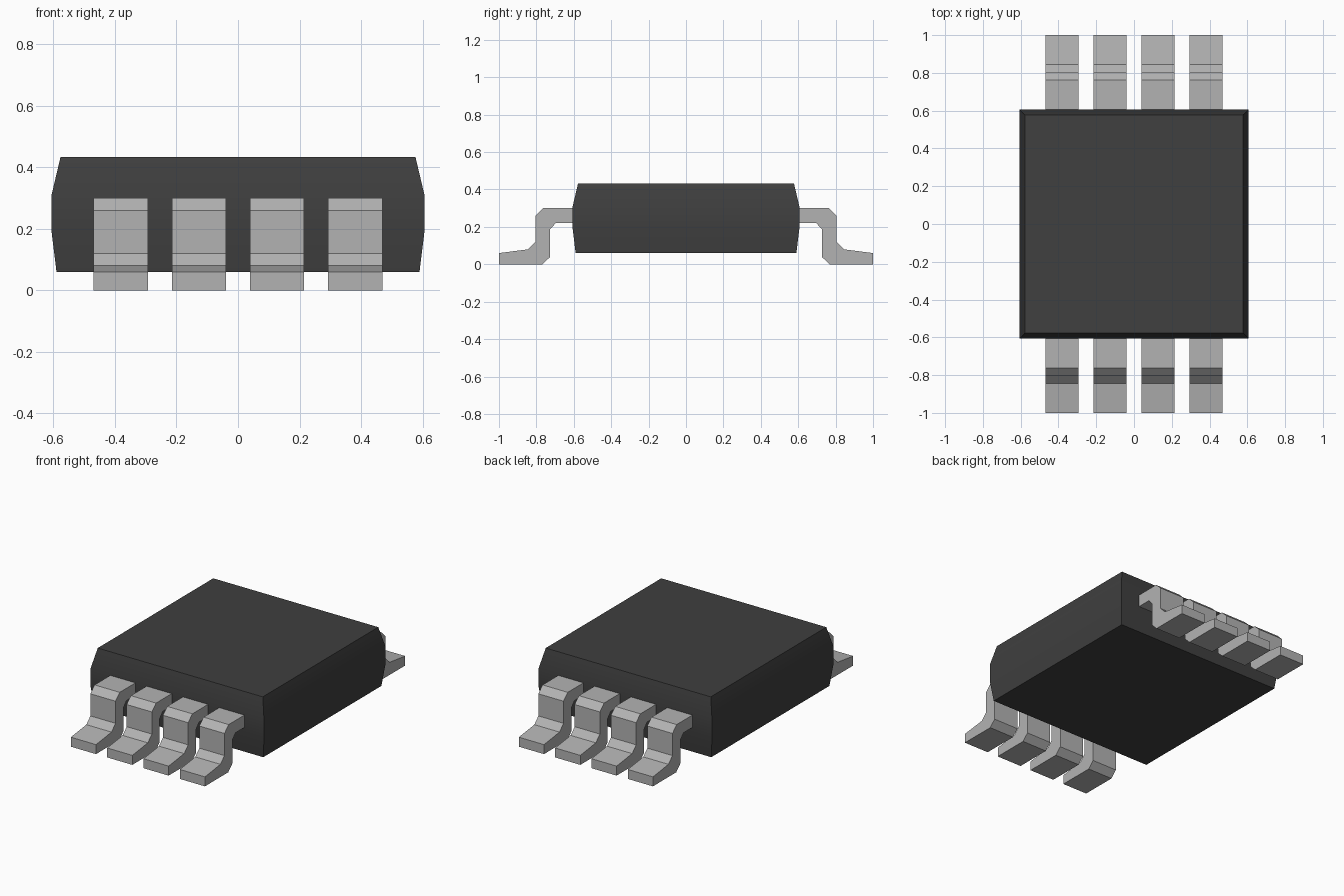
import bpy, bmesh, math

cube = bpy.data.objects.get("Cube")
if cube:
    bpy.data.objects.remove(cube, do_unlink=True)


def make_material(name, value):
    mat = bpy.data.materials.new(name)
    mat.use_nodes = True
    colour = (value, value, value, 1.0)
    mat.diffuse_color = colour
    mat.node_tree.nodes["Principled BSDF"].inputs["Base Color"].default_value = colour
    return mat


def finish(name, bm, mat):
    bmesh.ops.recalc_face_normals(bm, faces=bm.faces)
    mesh = bpy.data.meshes.new(name)
    bm.to_mesh(mesh)
    bm.free()
    mesh.materials.append(mat)
    obj = bpy.data.objects.new(name, mesh)
    bpy.context.collection.objects.link(obj)
    return obj


black = make_material("black plastic", 0.05)
metal = make_material("grey metal", 0.45)

# Package body: square rings of (half width, height), widest in the middle
bm = bmesh.new()
rings = []
for half, z in [(0.59, 0.06), (0.606, 0.19), (0.606, 0.31), (0.577, 0.433)]:
    corners = [(-1, -1), (1, -1), (1, 1), (-1, 1)]
    rings.append([bm.verts.new((sx * half, sy * half, z)) for sx, sy in corners])
for low, high in zip(rings, rings[1:]):
    for i in range(4):
        j = (i + 1) % 4
        bm.faces.new((low[i], low[j], high[j], high[i]))
bm.faces.new(rings[0])
bm.faces.new(rings[-1])
body = finish("package_body", bm, black)
bpy.ops.object.select_all(action="DESELECT")
body.select_set(True)
bpy.context.view_layer.objects.active = body
bpy.ops.object.shade_smooth_by_angle(angle=math.radians(30))

# Gull-wing lead profile: (distance from centre, height)
PROFILE = [(0.59, 0.30), (0.763, 0.30), (0.805, 0.26), (0.805, 0.12),
           (0.845, 0.08), (1.0, 0.06), (1.0, 0.0), (0.767, 0.0),
           (0.726, 0.04), (0.726, 0.188), (0.695, 0.222), (0.59, 0.222)]
WIDTH, PITCH = 0.176, 0.254


def make_lead(name, x, side):
    bm = bmesh.new()
    face = bm.faces.new([bm.verts.new((x - WIDTH / 2, side * d, z)) for d, z in PROFILE])
    ext = bmesh.ops.extrude_face_region(bm, geom=[face], use_keep_orig=True)
    moved = [g for g in ext["geom"] if isinstance(g, bmesh.types.BMVert)]
    bmesh.ops.translate(bm, verts=moved, vec=(WIDTH, 0, 0))
    finish(name, bm, metal)


# Four leads along the front and four along the back
for side, label in ((-1, "front"), (1, "back")):
    for i in range(4):
        make_lead(f"{label}_lead_{i + 1}", (i - 1.5) * PITCH, side)
